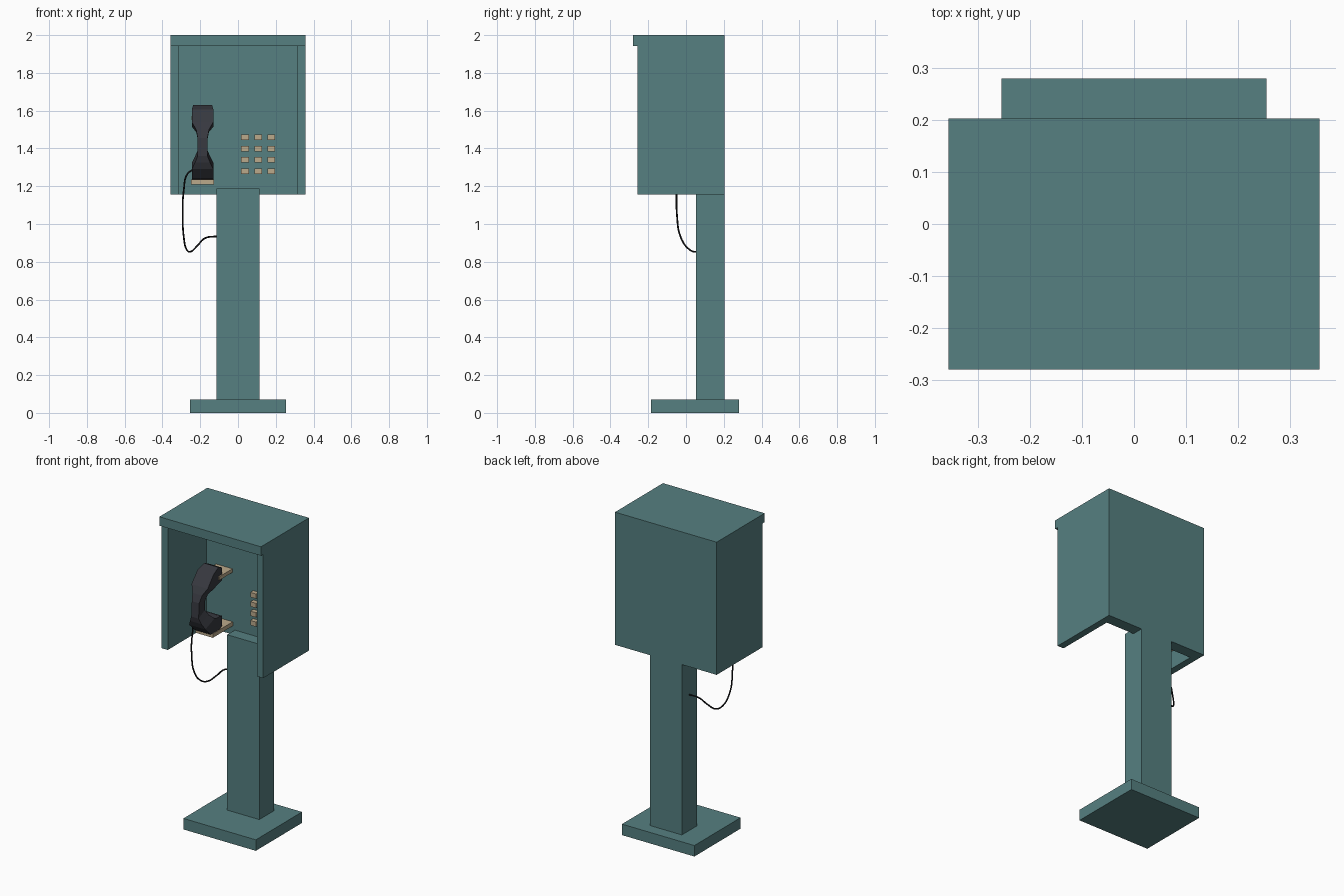
import bpy
import bmesh

if "Cube" in bpy.data.objects:
    bpy.data.objects.remove(bpy.data.objects["Cube"])


def material(name, rgb):
    m = bpy.data.materials.new(name)
    m.diffuse_color = (*rgb, 1.0)
    m.use_nodes = True
    m.node_tree.nodes["Principled BSDF"].inputs["Base Color"].default_value = m.diffuse_color
    return m


TEAL = material("teal paint", (0.092, 0.215, 0.218))
TAN = material("tan plastic", (0.50, 0.40, 0.26))
CHARCOAL = material("charcoal handset", (0.038, 0.040, 0.050))
BLACK = material("black rubber", (0.008, 0.008, 0.009))


def mesh_object(name, bm, mat):
    bmesh.ops.recalc_face_normals(bm, faces=bm.faces)
    me = bpy.data.meshes.new(name)
    bm.to_mesh(me)
    bm.free()
    me.materials.append(mat)
    ob = bpy.data.objects.new(name, me)
    bpy.context.collection.objects.link(ob)
    return ob


def add_box(bm, x, y, z):
    """Box given as (min, max) pairs per axis."""
    verts = bmesh.ops.create_cube(bm, size=1.0)["verts"]
    for v in verts:
        for i, (lo, hi) in enumerate((x, y, z)):
            v.co[i] = hi if v.co[i] > 0 else lo


def box(name, x, y, z, mat):
    bm = bmesh.new()
    add_box(bm, x, y, z)
    return mesh_object(name, bm, mat)


# Stand
box("base_plate", (-0.255, 0.255), (-0.185, 0.28), (0, 0.07), TEAL)
box("post", (-0.113, 0.113), (0.053, 0.203), (0.07, 1.187), TEAL)

# Open-fronted, open-bottomed hood
BACK, PANEL = 0.203, 0.13
box("roof", (-0.358, 0.358), (-0.28, BACK), (1.943, 2.0), TEAL)
box("back_panel", (-0.314, 0.314), (PANEL, BACK), (1.155, 1.943), TEAL)
for side, x in (("left", (-0.358, -0.314)), ("right", (0.314, 0.358))):
    box(side + "_wall", x, (-0.258, BACK), (1.155, 1.943), TEAL)

# Keypad: 3 x 4 block buttons
bm = bmesh.new()
for cx in (0.037, 0.108, 0.177):
    for row in range(4):
        cz = 1.28 + row * 0.0595
        add_box(bm, (cx - 0.02, cx + 0.02), (0.10, PANEL),
                (cz - 0.015, cz + 0.015))
mesh_object("keypad_buttons", bm, TAN)

# Cradle plates
box("upper_hook", (-0.245, -0.13), (0.0, PANEL), (1.55, 1.573), TAN)
box("lower_cradle", (-0.25, -0.128), (-0.07, PANEL), (1.21, 1.236), TAN)

# Handset: C-shaped loft; each ring is outer (y, z), inner (y, z), half width
HX = -0.1875
RINGS = [
    ((0.035, 1.615), (0.035, 1.535), 0.050),
    ((0.000, 1.630), (0.005, 1.528), 0.050),
    ((-0.060, 1.607), (-0.030, 1.525), 0.057),
    ((-0.118, 1.540), (-0.060, 1.515), 0.057),
    ((-0.142, 1.500), (-0.082, 1.487), 0.034),
    ((-0.160, 1.455), (-0.100, 1.450), 0.026),
    ((-0.166, 1.360), (-0.102, 1.390), 0.026),
    ((-0.158, 1.325), (-0.085, 1.358), 0.040),
    ((-0.142, 1.290), (-0.050, 1.325), 0.057),
    ((-0.090, 1.238), (-0.030, 1.318), 0.057),
    ((0.005, 1.236), (0.005, 1.318), 0.057),
    ((0.035, 1.246), (0.035, 1.308), 0.050),
]
bm = bmesh.new()
loops = []
for outer, inner, hw in RINGS:
    loops.append([bm.verts.new((HX + s * hw, *p))
                  for s, p in ((-1, outer), (1, outer), (1, inner), (-1, inner))])
for a, b in zip(loops, loops[1:]):
    for i in range(4):
        j = (i + 1) % 4
        bm.faces.new((a[i], a[j], b[j], b[i]))
bm.faces.new(loops[0])
bm.faces.new(loops[-1])
mesh_object("handset", bm, CHARCOAL)

# Hanging cord from the mouthpiece to the side of the post
PATH = [
    (-0.235, -0.05, 1.29), (-0.268, -0.05, 1.265), (-0.287, -0.05, 1.18),
    (-0.293, -0.048, 1.05), (-0.287, -0.028, 0.93), (-0.272, 0.018, 0.865),
    (-0.252, 0.055, 0.853), (-0.215, 0.09, 0.885), (-0.175, 0.115, 0.925),
    (-0.105, 0.128, 0.935),
]
cu = bpy.data.curves.new("cord", "CURVE")
cu.dimensions = "3D"
cu.bevel_depth = 0.0045
cu.bevel_resolution = 2
cu.resolution_u = 5
cu.use_fill_caps = True
sp = cu.splines.new("BEZIER")
sp.bezier_points.add(len(PATH) - 1)
for bp, co in zip(sp.bezier_points, PATH):
    bp.co = co
    bp.handle_left_type = bp.handle_right_type = "AUTO"
cu.materials.append(BLACK)
bpy.context.collection.objects.link(bpy.data.objects.new("cord", cu))
